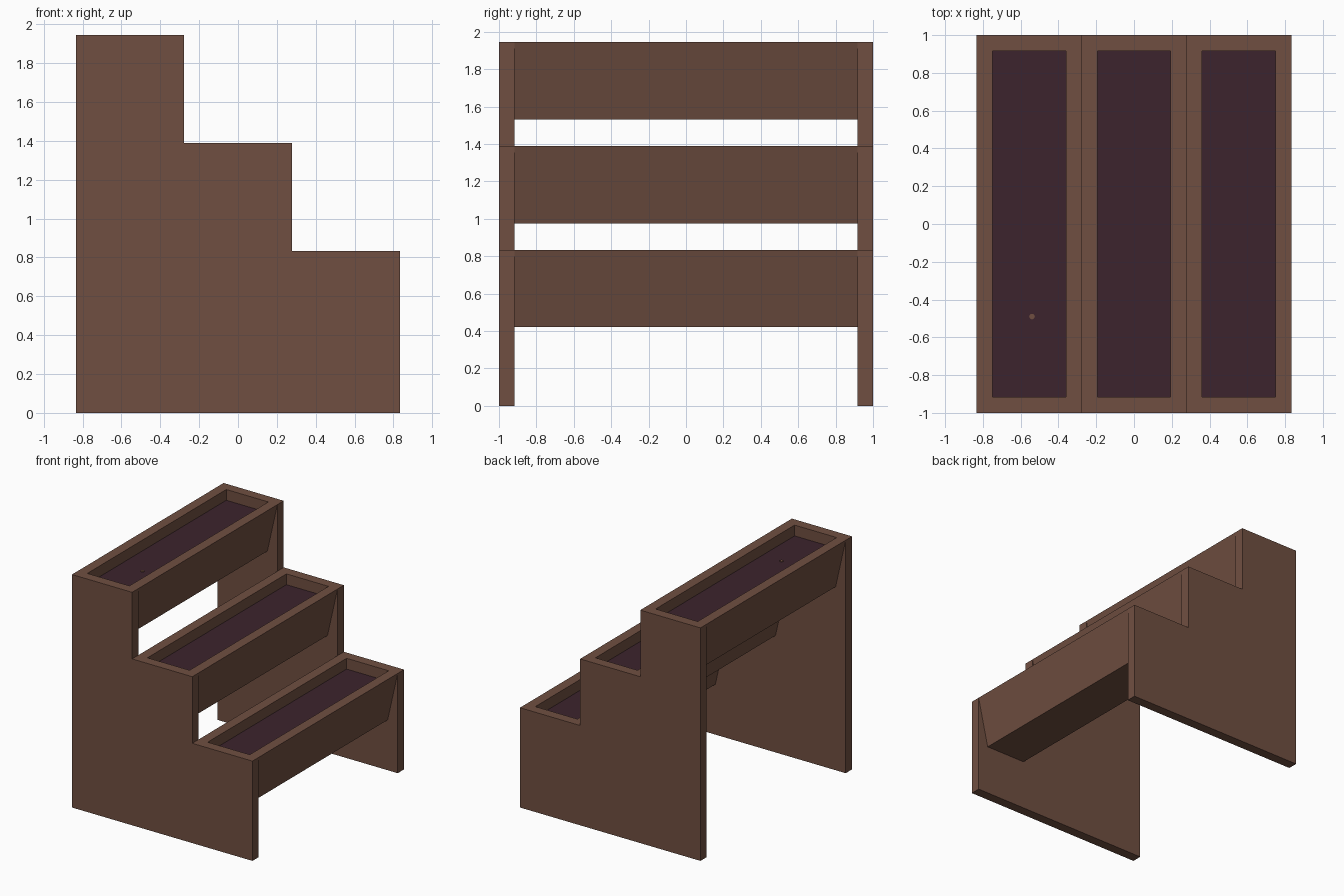
import bpy, bmesh, math

if "Cube" in bpy.data.objects:
    bpy.data.objects.remove(bpy.data.objects["Cube"])


def material(name, rgb):
    m = bpy.data.materials.new(name)
    m.diffuse_color = (*rgb, 1)
    m.use_nodes = True
    m.node_tree.nodes["Principled BSDF"].inputs["Base Color"].default_value = m.diffuse_color
    return m


wood = material("brown wood", (0.163, 0.078, 0.053))
earth = material("dark soil", (0.045, 0.0175, 0.026))


def extrude_profile(name, pts, y0, y1, mat):
    """Extrude a closed (x, z) profile from y0 to y1."""
    bm = bmesh.new()
    face = bm.faces.new([bm.verts.new((x, y0, z)) for x, z in pts])
    res = bmesh.ops.extrude_face_region(bm, geom=[face])
    verts = [v for v in res["geom"] if isinstance(v, bmesh.types.BMVert)]
    bmesh.ops.translate(bm, verts=verts, vec=(0, y1 - y0, 0))
    bmesh.ops.recalc_face_normals(bm, faces=bm.faces)
    me = bpy.data.meshes.new(name)
    bm.to_mesh(me)
    bm.free()
    me.materials.append(mat)
    ob = bpy.data.objects.new(name, me)
    bpy.context.collection.objects.link(ob)
    return ob


W, T = 0.8333, 0.0833          # half width, board thickness
STEP = 2 * W / 3               # step run and rise
tops = [1.945, 1.389, 0.833]
inner = 1 - T

# stepped side panels
outline = [(-W, 0)]
for i, z in enumerate(tops):
    outline += [(-W + i * STEP, z), (-W + (i + 1) * STEP, z)]
outline.append((W, 0))
extrude_profile("front_side_panel", outline, -1, -inner, wood)
extrude_profile("back_side_panel", outline, inner, 1, wood)

# tapered troughs, each with a bed of soil
h, b, r = STEP / 2, 0.185, STEP / 2 - T
depth, sink = 0.413, 0.09
for i, z in enumerate(tops):
    c = -W + (i + 0.5) * STEP
    prof = [(-h, 0), (-b, -depth), (b, -depth), (h, 0),
            (r, 0), (r, -sink - 0.01), (-r, -sink - 0.01), (-r, 0)]
    extrude_profile(f"trough_{i + 1}", [(c + x, z + dz) for x, dz in prof], -inner, inner, wood)
    bed = [(-r, -sink - 0.01), (r, -sink - 0.01), (r, -sink), (-r, -sink)]
    extrude_profile(f"soil_{i + 1}", [(c + x, z + dz) for x, dz in bed], -inner, inner, earth)

# small wood chip on the top soil bed
bpy.ops.mesh.primitive_cylinder_add(vertices=8, radius=0.015, depth=0.006,
                                    location=(-0.54, -0.49, tops[0] - sink + 0.002))
chip = bpy.context.object
chip.name = "wood_chip"
chip.data.materials.append(wood)
